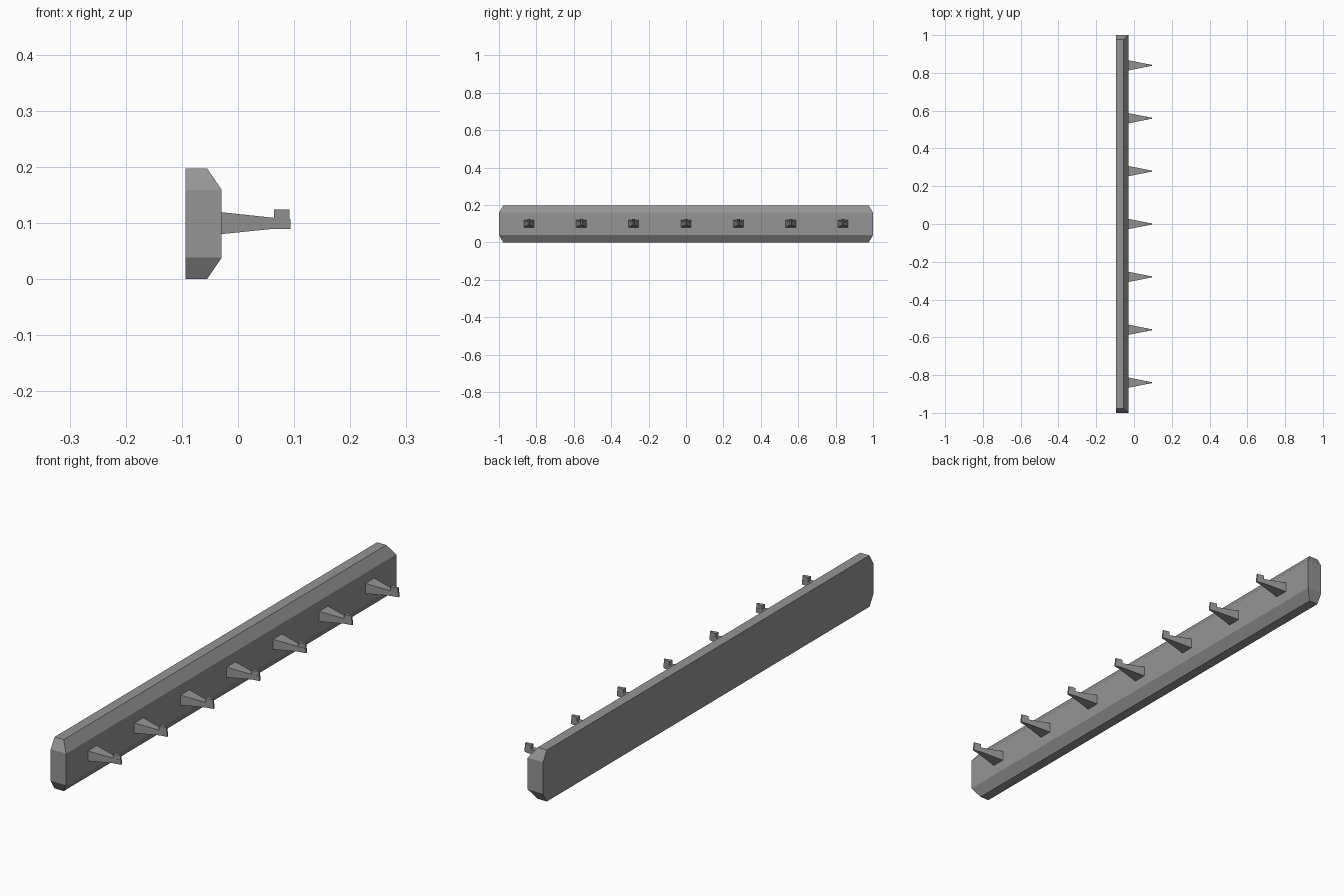
import bpy
import bmesh

if "Cube" in bpy.data.objects:
    bpy.data.objects.remove(bpy.data.objects["Cube"])

# One plain grey colour
grey = bpy.data.materials.new("grey")
grey.diffuse_color = (0.3, 0.3, 0.3, 1)
grey.use_nodes = True
grey.node_tree.nodes["Principled BSDF"].inputs["Base Color"].default_value = grey.diffuse_color


def make_hull(bm, points):
    """Add a convex solid spanning the points."""
    verts = [bm.verts.new(p) for p in points]
    bmesh.ops.convex_hull(bm, input=verts)


def finish(bm, name):
    bmesh.ops.dissolve_limit(bm, angle_limit=0.01, verts=bm.verts, edges=bm.edges)
    bmesh.ops.recalc_face_normals(bm, faces=bm.faces)
    mesh = bpy.data.meshes.new(name)
    bm.to_mesh(mesh)
    bm.free()
    mesh.materials.append(grey)
    obj = bpy.data.objects.new(name, mesh)
    bpy.context.collection.objects.link(obj)
    return obj


# Backboard: profile (x, z, half length), shorter at top and bottom edges
BACK, FRONT, EDGE = -0.094, -0.029, -0.055
profile = [(BACK, 0.0, 0.977), (EDGE, 0.0, 0.977), (FRONT, 0.038, 1.0), (FRONT, 0.159, 1.0),
           (EDGE, 0.197, 0.977), (BACK, 0.197, 0.977), (BACK, 0.159, 1.0), (BACK, 0.038, 1.0)]
bm = bmesh.new()
make_hull(bm, [(x, s * h, z) for x, z, h in profile for s in (-1, 1)])
finish(bm, "backboard")


def section(x, half_width, z0, z1):
    return [(x, s * half_width, z) for s in (-1, 1) for z in (z0, z1)]


# Hook: tapered arm, tip and raised lip in one mesh
bm = bmesh.new()
base = section(FRONT, 0.027, 0.08, 0.119)
neck = section(0.064, 0.0085, 0.0895, 0.109)
tip = section(0.094, 0.003, 0.0895, 0.107)
make_hull(bm, base + neck)
make_hull(bm, neck + tip)
make_hull(bm, section(0.064, 0.0085, 0.108, 0.124) + section(0.0915, 0.003, 0.107, 0.124))
hook = finish(bm, "hook_1")

# Row of seven hooks sharing the mesh
for i in range(7):
    if i:
        hook = bpy.data.objects.new(f"hook_{i + 1}", hook.data)
        bpy.context.collection.objects.link(hook)
    hook.location.y = (i - 3) * 0.28
